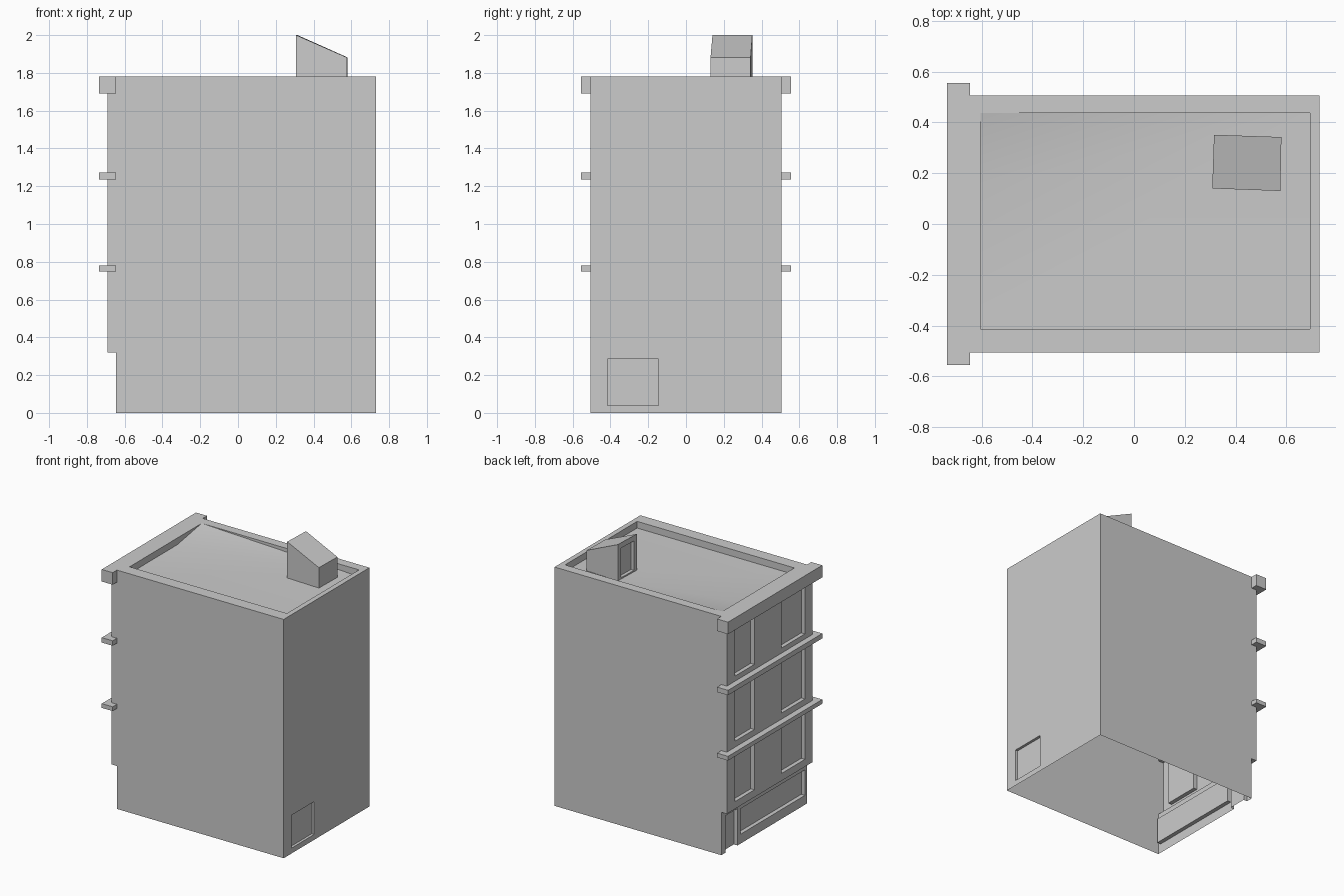
import bpy, bmesh
from mathutils import Vector as V

if "Cube" in bpy.data.objects:
    bpy.data.objects.remove(bpy.data.objects["Cube"])

TOP, ROOF = 1.78, 1.73
XF, XG, XB, HY = -0.69, -0.645, 0.73, 0.505   # facade, ground floor, rear, half width
Z = V((0, 0, 1))


def poly(bm, pts, smooth=False):
    """Add one face, dropping repeated corners."""
    out = []
    for p in map(V, pts):
        if all((p - q).length > 1e-6 for q in out):
            out.append(p)
    f = bm.faces.new([bm.verts.new(p) for p in out])
    f.smooth = smooth


def panel(bm, start, end, height, rects=(), depth=0.03):
    """Upright wall from start to end with recesses (u0, u1, v0, v1)."""
    o, e = V(start), V(end)
    length = (e - o).length
    u = (e - o) / length
    inward = -u.cross(Z) * depth
    at = lambda a, b: o + u * a + Z * b
    us = sorted({0, length, *(r[0] for r in rects), *(r[1] for r in rects)})
    vs = sorted({0, height, *(r[2] for r in rects), *(r[3] for r in rects)})
    for a0, a1 in zip(us, us[1:]):
        for b0, b1 in zip(vs, vs[1:]):
            ca, cb = (a0 + a1) / 2, (b0 + b1) / 2
            if not any(r[0] < ca < r[1] and r[2] < cb < r[3] for r in rects):
                poly(bm, [at(a0, b0), at(a1, b0), at(a1, b1), at(a0, b1)])
    for a0, a1, b0, b1 in rects:
        c = [at(a0, b0), at(a1, b0), at(a1, b1), at(a0, b1)]
        poly(bm, [p + inward for p in c])
        for i in range(4):
            if i == 0 and b0 == 0:
                continue            # doorway has no sill
            a, b = c[i], c[(i + 1) % 4]
            poly(bm, [a, b, b + inward, a + inward])


def finish(bm, name):
    bmesh.ops.remove_doubles(bm, verts=bm.verts[:], dist=1e-5)
    me = bpy.data.meshes.new(name)
    bm.to_mesh(me)
    bm.free()
    bpy.context.collection.objects.link(bpy.data.objects.new(name, me))


def box(name, x0, x1, y, z0, z1):
    bm = bmesh.new()
    bmesh.ops.create_cube(bm, size=1)
    for v in bm.verts:
        v.co = ((x0 + x1) / 2 + v.co.x * (x1 - x0), v.co.y * 2 * y,
                (z0 + z1) / 2 + v.co.z * (z1 - z0))
    finish(bm, name)


# building walls, open underneath
bm = bmesh.new()
side = [(XG, 0), (XB, 0), (XB, TOP), (XF, TOP), (XF, 0.32), (XG, 0.32)]
poly(bm, [(x, -HY, z) for x, z in side])
poly(bm, [(x, HY, z) for x, z in reversed(side)])
panel(bm, (XB, -HY, 0), (XB, HY, 0), TOP, [(0.09, 0.36, 0.04, 0.285)], 0.02)
poly(bm, [(XF, -HY, 0.32), (XF, HY, 0.32), (XG, HY, 0.32), (XG, -HY, 0.32)])

# upper facade: two windows on each of three floors
cols = [(0.095, 0.325), (0.645, 0.92)]
rows = [(0.055, 0.425), (0.505, 0.91), (0.99, 1.365)]
panel(bm, (XF, HY, 0.32), (XF, -HY, 0.32), TOP - 0.32,
      [c + r for c in cols for r in rows])

# ground floor: door and wide window
panel(bm, (XG, HY, 0), (XG, -HY, 0), 0.32,
      [(0.05, 0.19, 0, 0.275), (0.225, 0.985, 0.07, 0.26)], 0.03)

# parapet top and inner faces
outer = [(XF, -HY), (XB, -HY), (XB, HY), (XF, HY)]
inner = [(-0.605, -0.413), (0.692, -0.413), (0.692, 0.436), (-0.605, 0.436)]
O = [(x, y, TOP) for x, y in outer]
I = [(x, y, TOP) for x, y in inner]
R = [(x, y, ROOF) for x, y in inner]
R[3] = I[3]                          # roof rises to the parapet in this corner
mid = (-0.605, 0.149, ROOF)
for i in range(4):
    j = (i + 1) % 4
    poly(bm, [O[i], O[j], I[j], I[i]])
    poly(bm, [I[i], I[j], R[j]] + ([mid] if i == 3 else []) + [R[i]])
finish(bm, "building_shell")

# roof surface
bm = bmesh.new()
poly(bm, [R[0], R[1], R[2], mid], True)
poly(bm, [R[2], R[3], mid], True)
finish(bm, "roof")

# cornice and floor bands
for name, z0, z1 in (("cornice", 1.69, TOP), ("upper_band", 1.235, 1.272),
                     ("lower_band", 0.748, 0.78)):
    box(name, -0.735, XG, 0.555, z0, z1)

# roof stair housing with sloping top and recessed door
bm = bmesh.new()
base = [(0.308, 0.14), (0.576, 0.13), (0.58, 0.342), (0.315, 0.351)]
tops = [2.0, 1.882, 1.882, 2.0]
B = [(x, y, ROOF) for x, y in base]
T = [(x, y, z) for (x, y), z in zip(base, tops)]
for i in range(3):
    poly(bm, [B[i], B[i + 1], T[i + 1], T[i]])
poly(bm, T)
panel(bm, B[3], B[0], 2.0 - ROOF, [(0.035, 0.18, 0.01, 0.23)], 0.025)
finish(bm, "stair_housing")
